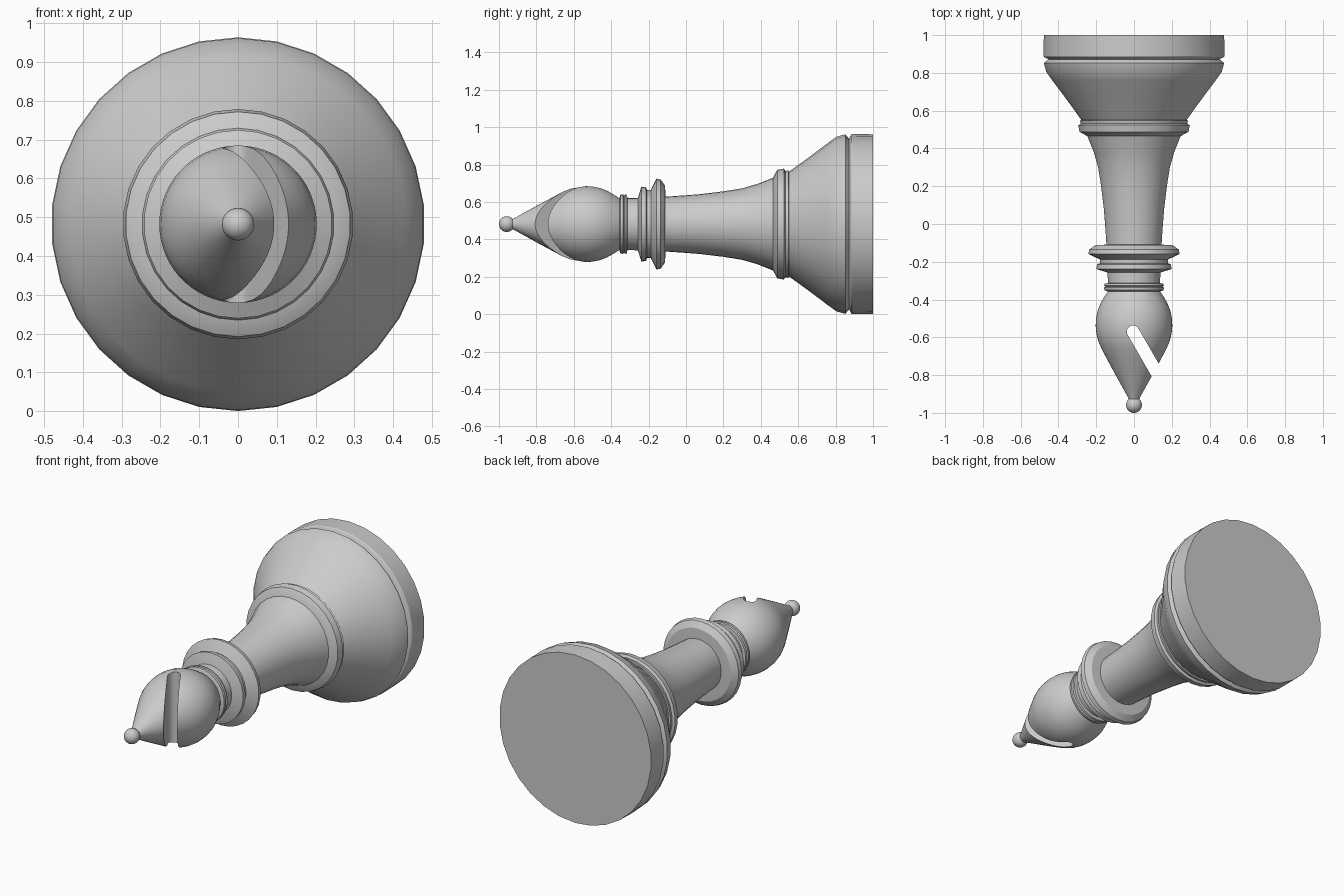
import bpy, bmesh, math
from math import sin, cos, pi

if "Cube" in bpy.data.objects:
    bpy.data.objects.remove(bpy.data.objects["Cube"])

AXIS_Z = 0.482


def finish(obj):
    bpy.ops.object.select_all(action='DESELECT')
    bpy.context.view_layer.objects.active = obj
    obj.select_set(True)
    bpy.ops.object.shade_smooth_by_angle(angle=math.radians(30))


def new_object(name, bm):
    bmesh.ops.recalc_face_normals(bm, faces=bm.faces)
    mesh = bpy.data.meshes.new(name)
    bm.to_mesh(mesh)
    bm.free()
    obj = bpy.data.objects.new(name, mesh)
    bpy.context.collection.objects.link(obj)
    return obj


def lathe(name, profile, sides):
    """Revolve (y, radius) points about the horizontal axis, closing both ends."""
    bm = bmesh.new()
    rings = [[bm.verts.new((r * sin(2 * pi * i / sides), y,
                            AXIS_Z + r * cos(2 * pi * i / sides)))
              for i in range(sides)] for y, r in profile]
    for a, b in zip(rings, rings[1:]):
        for i in range(sides):
            j = (i + 1) % sides
            bm.faces.new((a[i], a[j], b[j], b[i]))
    bm.faces.new(rings[0])
    bm.faces.new(rings[-1])
    return new_object(name, bm)


# foot: plinth, groove, flared skirt
foot = lathe("foot", [
    (1.0, 0.48), (0.89, 0.482), (0.883, 0.478), (0.872, 0.456), (0.852, 0.48),
    (0.805, 0.467), (0.76, 0.435), (0.69, 0.382), (0.62, 0.33), (0.55, 0.28),
    (0.53, 0.265)], 30)

# ring where the skirt meets the stem
lower_ring = lathe("lower_ring", [
    (0.552, 0.27), (0.548, 0.288), (0.531, 0.284), (0.523, 0.297),
    (0.488, 0.29), (0.465, 0.248), (0.46, 0.2)], 30)

# tapering stem
stem = lathe("stem", [
    (0.48, 0.253), (0.46, 0.246), (0.38, 0.214), (0.3, 0.191), (0.2, 0.175),
    (0.075, 0.16), (-0.03, 0.152), (-0.12, 0.146), (-0.2, 0.141),
    (-0.33, 0.139)], 30)

# wide collar and the thinner one in front of it
collar = lathe("collar", [
    (-0.109, 0.14), (-0.112, 0.205), (-0.135, 0.238), (-0.158, 0.243),
    (-0.188, 0.182), (-0.208, 0.182), (-0.214, 0.197), (-0.239, 0.2),
    (-0.257, 0.14), (-0.26, 0.12)], 30)

# neck ring under the head
neck_ring = lathe("neck_ring", [
    (-0.312, 0.13), (-0.316, 0.156), (-0.326, 0.159), (-0.331, 0.151),
    (-0.337, 0.159), (-0.35, 0.158), (-0.358, 0.135), (-0.36, 0.12)], 30)

# bulbous pointed head
head = lathe("head", [
    (-0.345, 0.13), (-0.365, 0.144), (-0.39, 0.16), (-0.42, 0.177), (-0.46, 0.193),
    (-0.5, 0.201), (-0.54, 0.203), (-0.58, 0.199), (-0.62, 0.189),
    (-0.66, 0.172), (-0.70, 0.151), (-0.75, 0.124), (-0.80, 0.097),
    (-0.86, 0.064), (-0.91, 0.036), (-0.94, 0.022)], 60)

# slanted round-ended slot through the head
start, length, half = (-0.005, -0.57), 0.6, 0.033
d = (0.5, -0.866)
n = (0.866, 0.5)
outline = [(half * cos(a), -half * sin(a)) for a in (i * pi / 12 for i in range(13))]
outline = [(half, length)] + outline + [(-half, length)]
bm = bmesh.new()
pts = [(start[0] + n[0] * u + d[0] * v, start[1] + n[1] * u + d[1] * v)
       for u, v in outline]
face = bm.faces.new([bm.verts.new((x, y, AXIS_Z - 0.4)) for x, y in pts])
ext = bmesh.ops.extrude_face_region(bm, geom=[face])
bmesh.ops.translate(bm, vec=(0, 0, 0.8), verts=[
    g for g in ext["geom"] if isinstance(g, bmesh.types.BMVert)])
cutter = new_object("slot_cutter", bm)
cutter.hide_render = True
mod = head.modifiers.new("slot", 'BOOLEAN')
mod.operation, mod.solver, mod.object = 'DIFFERENCE', 'EXACT', cutter
bpy.context.view_layer.objects.active = head
bpy.ops.object.modifier_apply(modifier="slot")
bpy.data.objects.remove(cutter, do_unlink=True)

# ball finial at the tip
bpy.ops.mesh.primitive_uv_sphere_add(segments=32, ring_count=16, radius=0.042,
                                     location=(0, -0.958, AXIS_Z),
                                     rotation=(pi / 2, 0, 0))
finial = bpy.context.object
finial.name = "finial"

for part in (foot, lower_ring, stem, collar, neck_ring, head, finial):
    finish(part)
